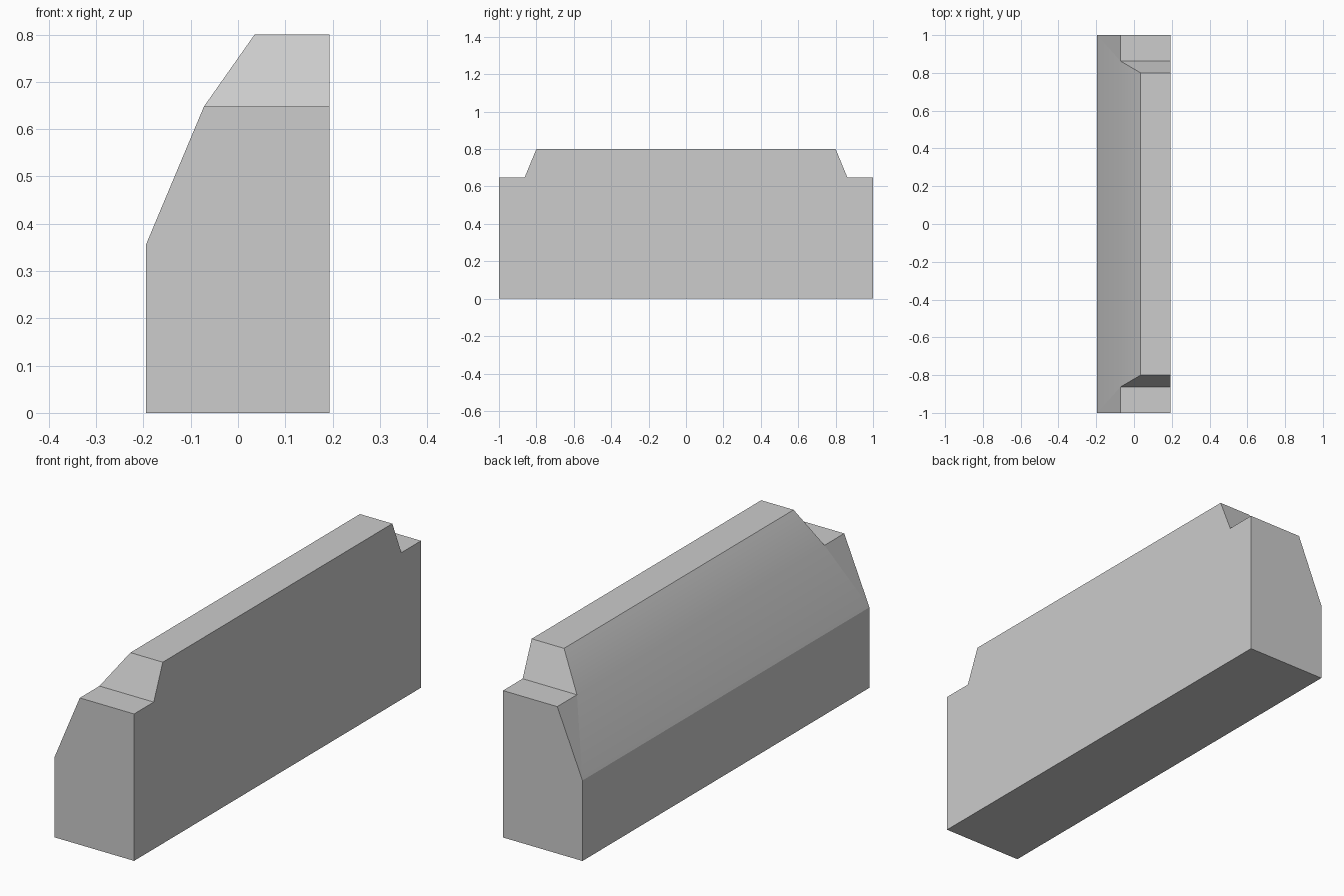
import bpy
import bmesh
import math

cube = bpy.data.objects.get("Cube")
if cube:
    bpy.data.objects.remove(cube, do_unlink=True)

# Main dimensions
BACK_X, FACE_X = 0.193, -0.195
SHOULDER_X, CROWN_X = -0.072, 0.035
LOW_Z, SHOULDER_Z, TOP_Z = 0.355, 0.648, 0.8
END_Y, STEP_Y, TOP_Y = 1.0, 0.863, 0.8

# Plain grey material
grey = bpy.data.materials.new("stone_grey")
grey.use_nodes = True
colour = (0.604, 0.604, 0.604, 1)
grey.diffuse_color = colour
grey.node_tree.nodes["Principled BSDF"].inputs["Base Color"].default_value = colour

bm = bmesh.new()


def end_corners(side):
    """Named corners of one stepped end; side is -1 or 1."""
    points = {
        "base_back": (BACK_X, END_Y, 0),
        "base_face": (FACE_X, END_Y, 0),
        "low": (FACE_X, END_Y, LOW_Z),
        "ledge_face": (SHOULDER_X, END_Y, SHOULDER_Z),
        "ledge_back": (BACK_X, END_Y, SHOULDER_Z),
        "step_face": (SHOULDER_X, STEP_Y, SHOULDER_Z),
        "step_back": (BACK_X, STEP_Y, SHOULDER_Z),
        "top_face": (CROWN_X, TOP_Y, TOP_Z),
        "top_back": (BACK_X, TOP_Y, TOP_Z),
    }
    return {n: bm.verts.new((x, side * y, z)) for n, (x, y, z) in points.items()}


front, rear = end_corners(-1), end_corners(1)

# End wall, ledge, notch ramp and corner triangle at both ends
for end in (front, rear):
    for names in (
        ("base_back", "base_face", "low", "ledge_face", "ledge_back"),
        ("ledge_face", "ledge_back", "step_back", "step_face"),
        ("step_face", "step_back", "top_back", "top_face"),
        ("low", "ledge_face", "step_face"),
    ):
        bm.faces.new([end[n] for n in names])

# Long faces: underside, wall, two slopes and crown
ring = ("base_back", "base_face", "low", "step_face", "top_face", "top_back")
for a, b in zip(ring, ring[1:]):
    bm.faces.new((front[a], front[b], rear[b], rear[a]))

# Flat back with the stepped outline
outline = ("base_back", "ledge_back", "step_back", "top_back")
bm.faces.new([front[n] for n in outline] + [rear[n] for n in reversed(outline)])

bmesh.ops.recalc_face_normals(bm, faces=bm.faces)
mesh = bpy.data.meshes.new("barrier_block")
bm.to_mesh(mesh)
bm.free()
mesh.materials.append(grey)
block = bpy.data.objects.new("barrier_block", mesh)
bpy.context.collection.objects.link(block)

# Blend only the two long slopes; keep the corner triangles flat
bpy.ops.object.select_all(action="DESELECT")
block.select_set(True)
bpy.context.view_layer.objects.active = block
bpy.ops.object.shade_smooth_by_angle(angle=math.radians(20))
triangle_edges = {k for p in mesh.polygons if len(p.vertices) == 3 for k in p.edge_keys}
for edge in mesh.edges:
    if edge.key in triangle_edges:
        edge.use_edge_sharp = True
